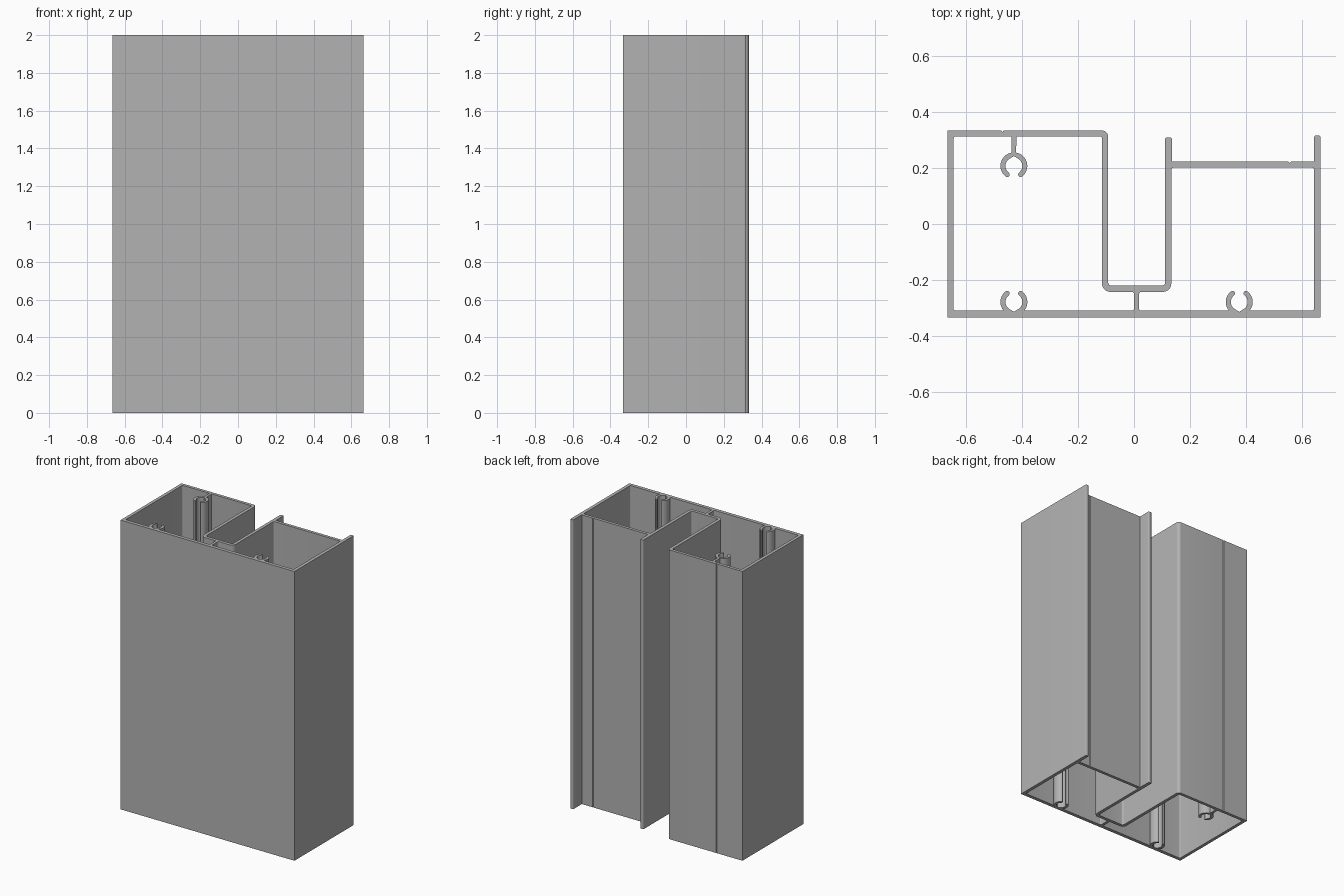
import bpy, bmesh
from math import sin, cos, radians
from mathutils import Vector

if "Cube" in bpy.data.objects:
    bpy.data.objects.remove(bpy.data.objects["Cube"])

HEIGHT = 2.0
X, Y = 0.665, 0.333          # outer half sizes
FLOOR, CEIL = -0.309, 0.312  # inner faces of front and back walls
INNER = 0.008                # small inner fillet


def rounded(points, steps=6):
    """Turn (x, y, radius) corners into an outline with filleted corners."""
    out = []
    for i, (x, y, r) in enumerate(points):
        p = Vector((x, y))
        if r == 0:
            out.append(p)
            continue
        a = p + (Vector(points[i - 1][:2]) - p).normalized() * r
        b = p + (Vector(points[(i + 1) % len(points)][:2]) - p).normalized() * r
        centre = a + b - p
        for k in range(steps + 1):
            t = radians(90 * k / steps)
            out.append(centre + (a - centre) * cos(t) + (b - centre) * sin(t))
    return out


def screw_port(cx, cy, opening, root):
    """C-shaped screw port; root is the angle where it leaves its wall."""
    outer, inner, tip = 0.048, 0.030, 38
    mid, end = (outer + inner) / 2, (outer - inner) / 2
    polar = [(outer, root + (tip - root) * k / 10) for k in range(11)]
    half = [(-r * sin(radians(a)), r * cos(radians(a))) for r, a in polar]
    # rounded lip
    t = radians(tip)
    for k in range(1, 6):
        q = radians(180 * k / 6)
        r, s = mid + end * cos(q), end * sin(q)
        half.append((-r * sin(t) + s * cos(t), r * cos(t) + s * sin(t)))
    # bore down to its pointed root
    for k in range(9):
        a = radians(tip + (140 - tip) * k / 8)
        half.append((-inner * sin(a), inner * cos(a)))
    path = half + [(0, -0.035)] + [(-x, y) for x, y in reversed(half)]
    return [(cx + opening * x, cy + opening * y, 0) for x, y in path]


def groove(x, y):
    """Fine marking groove in a back face, running towards -x."""
    return [(x + 0.004, y, 0), (x, y - 0.005, 0), (x - 0.004, y, 0)]


# Outer skin with the open channel and two lips
skin = [(-X, -Y, 0), (X, -Y, 0), (X, 0.315, 0.006), (0.642, 0.315, 0.006), (0.642, 0.222, 0),
        *groove(0.555, 0.222), (0.135, 0.222, 0), (0.135, 0.308, 0.006), (0.111, 0.308, 0.006),
        (0.111, -0.22, 0.012), (-0.092, -0.22, 0.012), (-0.092, Y, 0.022),
        *groove(-0.468, Y), (-X, Y, 0)]

# Deep chamber with two screw ports, one hung on a web
deep_chamber = [(-0.643, FLOOR, INNER), *screw_port(-0.428, -0.278, 1, 130),
                (0, FLOOR, INNER), (0, -0.242, INNER), (-0.114, -0.242, 0.03),
                (-0.114, CEIL, INNER), (-0.4195, CEIL, 0),
                *screw_port(-0.428, 0.207, -1, 170), (-0.4365, CEIL, 0), (-0.643, CEIL, INNER)]

# Shallow chamber with one screw port
shallow_chamber = [(0.018, FLOOR, INNER), *screw_port(0.375, -0.278, 1, 130),
                   (0.642, FLOOR, INNER), (0.642, 0.201, INNER), (0.133, 0.201, INNER),
                   (0.133, -0.242, 0.03), (0.018, -0.242, INNER)]

# Filled section, extruded to full height
curve = bpy.data.curves.new("frame_section", "CURVE")
curve.dimensions = "2D"
curve.fill_mode = "BOTH"
curve.extrude = HEIGHT / 2
for outline in (skin, deep_chamber, shallow_chamber):
    pts = rounded(outline)
    spline = curve.splines.new("POLY")
    spline.points.add(len(pts) - 1)
    for point, p in zip(spline.points, pts):
        point.co = (p.x, p.y, 0, 1)
    spline.use_cyclic_u = True

frame = bpy.data.objects.new("frame_extrusion", curve)
bpy.context.collection.objects.link(frame)
bpy.ops.object.select_all(action="DESELECT")
frame.select_set(True)
bpy.context.view_layer.objects.active = frame
bpy.ops.object.convert(target="MESH")
frame = bpy.context.object

# Weld the caps to the walls and stand the bar on the ground
bm = bmesh.new()
bm.from_mesh(frame.data)
bmesh.ops.remove_doubles(bm, verts=bm.verts, dist=0.0002)
bmesh.ops.translate(bm, verts=bm.verts, vec=(0, 0, HEIGHT / 2))
bmesh.ops.recalc_face_normals(bm, faces=bm.faces)
bm.to_mesh(frame.data)
bm.free()
bpy.ops.object.shade_smooth_by_angle(angle=radians(30))

# Plain metal
grey = (0.45, 0.45, 0.45, 1)
metal = bpy.data.materials.new("plain_grey")
metal.use_nodes = True
metal.diffuse_color = grey
metal.node_tree.nodes["Principled BSDF"].inputs["Base Color"].default_value = grey
frame.data.materials.clear()
frame.data.materials.append(metal)
